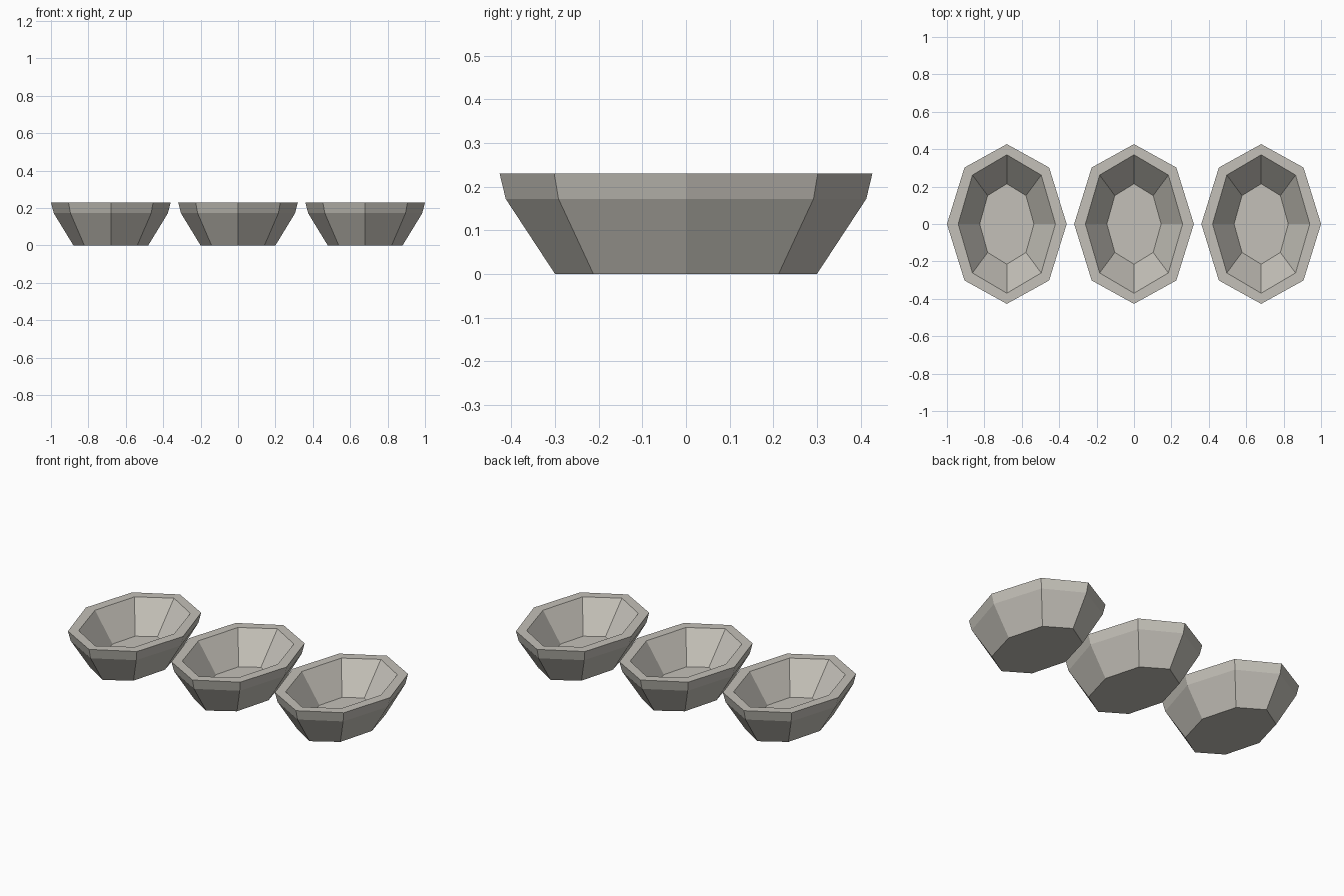
import bpy, bmesh
from math import cos, sin, pi

if "Cube" in bpy.data.objects:
    bpy.data.objects.remove(bpy.data.objects["Cube"])

SIDES = 8
# (x radius, y radius, height): underside, outer wall, flat rim, inner wall, floor
PROFILE = [(0.20, 0.30, 0.0), (0.305, 0.413, 0.172), (0.32, 0.427, 0.23),
           (0.26, 0.37, 0.23), (0.145, 0.215, 0.06)]

stone = bpy.data.materials.new("stone")
stone.diffuse_color = (0.55, 0.53, 0.48, 1)
stone.use_nodes = True
stone.node_tree.nodes["Principled BSDF"].inputs["Base Color"].default_value = stone.diffuse_color


def bowl(name, x):
    bm = bmesh.new()
    rings = [[bm.verts.new((rx * cos(2 * pi * i / SIDES), ry * sin(2 * pi * i / SIDES), z))
              for i in range(SIDES)] for rx, ry, z in PROFILE]
    # walls between successive rings
    for a, b in zip(rings, rings[1:]):
        for i in range(SIDES):
            j = (i + 1) % SIDES
            bm.faces.new((a[i], a[j], b[j], b[i]))
    # underside and inner floor
    bm.faces.new(rings[0][::-1])
    bm.faces.new(rings[-1])
    bmesh.ops.recalc_face_normals(bm, faces=bm.faces)
    mesh = bpy.data.meshes.new(name)
    bm.to_mesh(mesh)
    bm.free()
    mesh.materials.append(stone)
    obj = bpy.data.objects.new(name, mesh)
    obj.location.x = x
    bpy.context.collection.objects.link(obj)


# row of three oval bowls
for name, x in (("left_bowl", -0.68), ("middle_bowl", 0), ("right_bowl", 0.68)):
    bowl(name, x)
